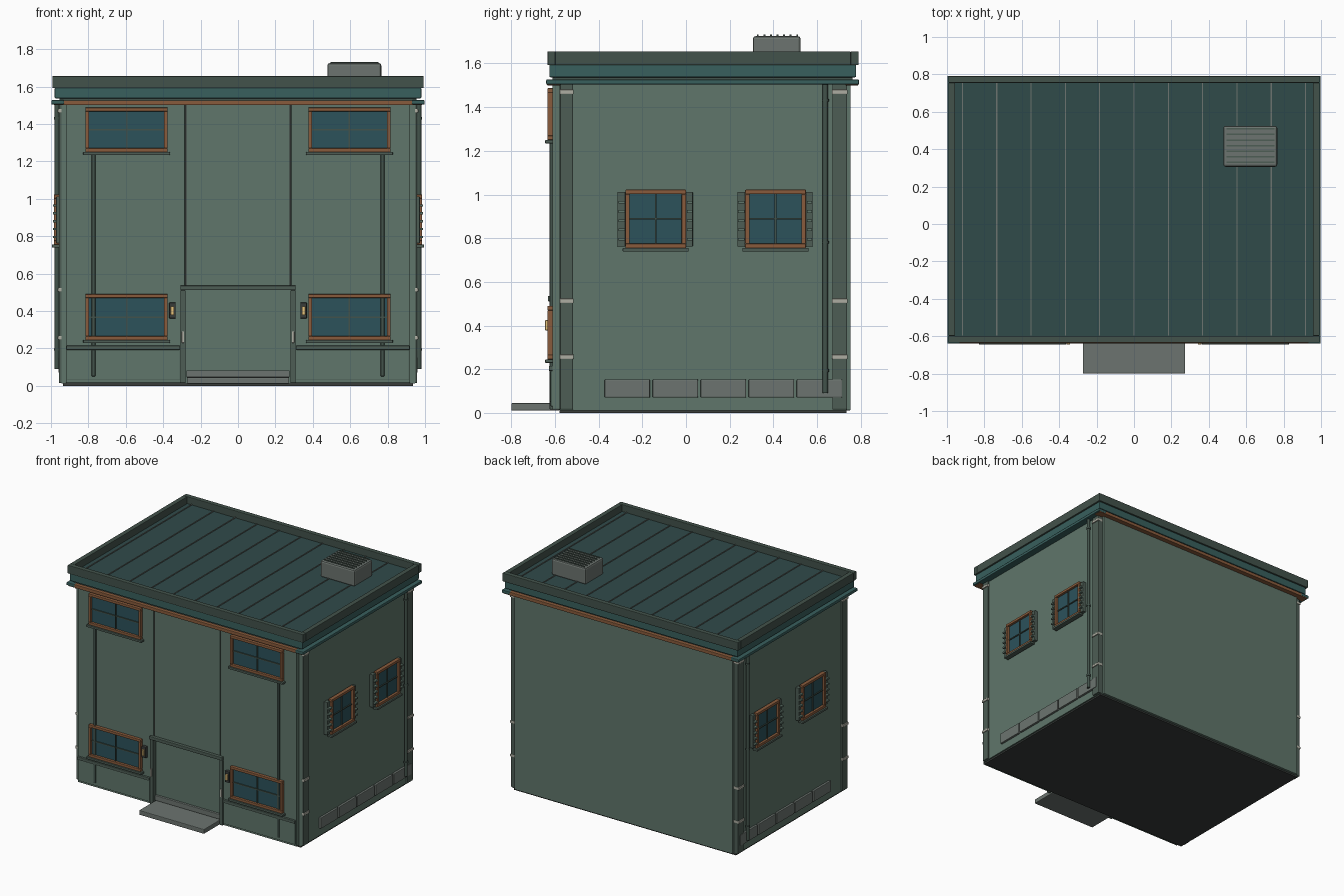
import bpy, bmesh
from mathutils import Matrix, Vector

if "Cube" in bpy.data.objects:
    bpy.data.objects.remove(bpy.data.objects["Cube"])


def mat(name, r, g, b):
    m = bpy.data.materials.new(name)
    m.diffuse_color = (r, g, b, 1)
    m.use_nodes = True
    m.node_tree.nodes["Principled BSDF"].inputs["Base Color"].default_value = m.diffuse_color
    return m


WALL = mat("wall_green", .115, .18, .145)
TRIM = mat("trim_green", .055, .085, .07)
POST = mat("post_green", .075, .11, .09)
TEAL = mat("teal", .04, .115, .11)
ROOF = mat("roof_teal", .03, .07, .068)
GLASS = mat("glass", .025, .085, .105)
COPPER = mat("copper", .25, .105, .045)
STONE = mat("stone", .15, .175, .16)
PALE = mat("pale_metal", .42, .42, .36)
DARK = mat("dark", .04, .045, .042)
GLOW = mat("lamp_glow", .8, .55, .2)


def boxes(name, items, material, bevel=0.0, mirror=False):
    """One object from a list of (x0, x1, y0, y1, z0, z1); mirror copies it across x = 0."""
    bm = bmesh.new()
    for x0, x1, y0, y1, z0, z1 in items:
        m = Matrix.Translation(((x0 + x1) / 2, (y0 + y1) / 2, (z0 + z1) / 2))
        m = m @ Matrix.Diagonal((x1 - x0, y1 - y0, z1 - z0, 1))
        bmesh.ops.create_cube(bm, size=1, matrix=m)
    return finish(name, bm, material, bevel, mirror)


def finish(name, bm, material, bevel=0.0, mirror=False):
    me = bpy.data.meshes.new(name)
    bm.to_mesh(me)
    bm.free()
    ob = bpy.data.objects.new(name, me)
    bpy.context.collection.objects.link(ob)
    me.materials.append(material)
    if bevel:
        b = ob.modifiers.new("bevel", "BEVEL")
        b.width, b.segments = bevel, 2
    if mirror:
        ob.modifiers.new("mirror", "MIRROR")
    return ob


def ring(x, y0, y1, t, z0, z1):
    """Four boxes round a rectangle in plan, t thick inwards."""
    return [(-x, x, y0, y0 + t, z0, z1), (-x, x, y1 - t, y1, z0, z1),
            (-x, -x + t, y0 + t, y1 - t, z0, z1), (x - t, x, y0 + t, y1 - t, z0, z1)]


def window(name, u0, u1, z0, z1, place):
    """Framed window with four panes; place(u0,u1,d0,d1,z0,z1) sets it on a wall."""
    t, um, zm = .02, (u0 + u1) / 2, (z0 + z1) / 2
    boxes(name + "_frame", [place(u0, u1, 0, .03, z1 - t, z1), place(u0, u1, 0, .03, z0, z0 + t),
                            place(u0, u0 + t, 0, .03, z0 + t, z1 - t),
                            place(u1 - t, u1, 0, .03, z0 + t, z1 - t)], COPPER, .003, True)
    boxes(name + "_glass", [place(u0 + t, u1 - t, 0, .012, z0 + t, z1 - t)], GLASS, 0, True)
    boxes(name + "_muntins", [place(um - .004, um + .004, 0, .02, z0 + t, z1 - t),
                              place(u0 + t, u1 - t, 0, .019, zm - .004, zm + .004)], TRIM, 0, True)
    boxes(name + "_sill", [place(u0 - .012, u1 + .012, 0, .04, z0 - .016, z0)], POST, .003, True)


def on_front(u0, u1, d0, d1, z0, z1):
    return (u0, u1, -.605 - d1, -.605 - d0, z0, z1)


def on_side(u0, u1, d0, d1, z0, z1):
    return (.945 + d0 + .01 * (d1 > .011), .945 + d1 + .01, u0, u1, z0, z1)


# body shell and base
boxes("base_slab", [(-.935, .935, -.58, .735, 0, .016)], DARK)
boxes("wall_core", [(-.945, .945, -.58, .735, .012, 1.52)], WALL)
boxes("back_wall", [(-.92, .92, .73, .754, .012, 1.51)], WALL, .004)

# front cladding: two side bays and a centre panel over the door
boxes("front_bay", [(.284, .92, -.612, -.575, .015, 1.51)], WALL, .004, True)
boxes("front_centre", [(-.276, .276, -.608, -.575, .52, 1.51)], WALL, .003)
boxes("panel_seam", [(.275, .285, -.606, -.575, .52, 1.51)], DARK, 0, True)
boxes("wainscot", [(.31, .915, -.62, -.6, .03, .192)], WALL, .003, True)
boxes("wainscot_ledge", [(.31, .917, -.628, -.6, .192, .215)], POST, .004, True)
boxes("front_conduit", [(.763, .783, -.624, -.6, .05, 1.24)], TRIM, .004, True)

# entrance
boxes("door_panel", [(-.28, .28, -.588, -.57, .02, .52)], WALL)
boxes("door_threshold", [(-.276, .276, -.605, -.57, .045, .083)], STONE, .004)
boxes("door_header", [(-.308, .308, -.632, -.58, .511, .536)], POST, .004)
boxes("door_jamb", [(.28, .308, -.624, -.575, .015, .511)], POST, .004, True)
boxes("jamb_plate", [(.288, .301, -.63, -.62, .23, .29)], PALE, .002, True)
boxes("entrance_step", [(-.274, .274, -.8, -.58, .01, .045)], STONE, .005)

# wall lanterns
boxes("lantern_body", [(.333, .368, -.635, -.605, .36, .445)], DARK, .004, True)
boxes("lantern_glass", [(.342, .36, -.645, -.63, .378, .425)], GLOW, .003, True)

# windows
window("front_lower_window", .376, .816, .245, .49, on_front)
window("front_upper_window", .376, .816, 1.25, 1.487, on_front)
for label, c in (("front", -.139), ("rear", .41)):
    window("side_%s_window" % label, c - .139, c + .139, .755, 1.022, on_side)
    panels, slats = [], []
    for a, b in ((c - .175, c - .139), (c + .139, c + .17)):
        panels.append((.94, .972, a, b, .762, 1.012))
        slats += [(.96, .99, a + .004, b - .002, .79 + i * .042, .802 + i * .042) for i in range(5)]
    boxes("shutters_" + label, panels, POST, .003, True)
    boxes("shutter_slats_" + label, slats, WALL, 0, True)

# corner posts with pale straps
ends = ((-.577, -.517), (.67, .738))
boxes("corner_posts", [(.9, .957, a, b, .015, 1.51) for a, b in ends], POST, .004, True)
boxes("post_straps", [(.91, .964, a - .002, b + .002, z, z + .02) for a, b in ends
                      for z in (.247, .503, 1.46)], PALE, .003, True)

# foundation vent panels along the sides
boxes("foundation_panels", [(.94, .961, -.373 + i * .22, -.165 + i * .22, .07, .153)
                            for i in range(5)], STONE, .004, True)

# downpipes and brackets
bm = bmesh.new()
for z0, z1, r in ((.09, 1.51, .012), (.188, .2, .016), (.775, .787, .016), (1.425, 1.437, .016)):
    bmesh.ops.create_cone(bm, cap_ends=True, segments=16, radius1=r, radius2=r, depth=z1 - z0,
                          matrix=Matrix.Translation((.968, .638, (z0 + z1) / 2)))
pipe = finish("downpipes", bm, TRIM, 0, True)
bpy.context.view_layer.objects.active = pipe
pipe.select_set(True)
bpy.ops.object.shade_smooth_by_angle()

# eaves: copper strips front and back, teal gutters at the sides
boxes("copper_strips", [(-.985, .985, -.638, -.575, 1.5, 1.526),
                        (-.985, .985, .73, .79, 1.5, 1.526)], COPPER, .004)
boxes("side_gutters", [(.93, .998, -.64, .792, 1.504, 1.527)], TEAL, .005, True)
boxes("frieze", [(-.955, .955, -.612, .762, 1.515, 1.545)], TRIM)
boxes("cornice", [(-.98, .98, -.626, .779, 1.537, 1.595)], TEAL, .005)

# parapet and seamed roof
boxes("parapet", ring(.992, -.634, .791, .036, 1.592, 1.656), TRIM, .004)
boxes("roof_deck", [(-.96, .96, -.6, .76, 1.56, 1.603)], ROOF)
boxes("roof_seams", [(x - .003, x + .003, -.597, .755, 1.595, 1.609)
                     for x in (i * .1835 for i in range(-5, 6))], STONE)

# rooftop cooling unit
boxes("roof_unit", [(.478, .766, .306, .525, 1.6, 1.725)], STONE, .012)
boxes("roof_unit_slats", [(.495, .75, .325 + i * .03, .333 + i * .03, 1.72, 1.732)
                          for i in range(7)], POST)
